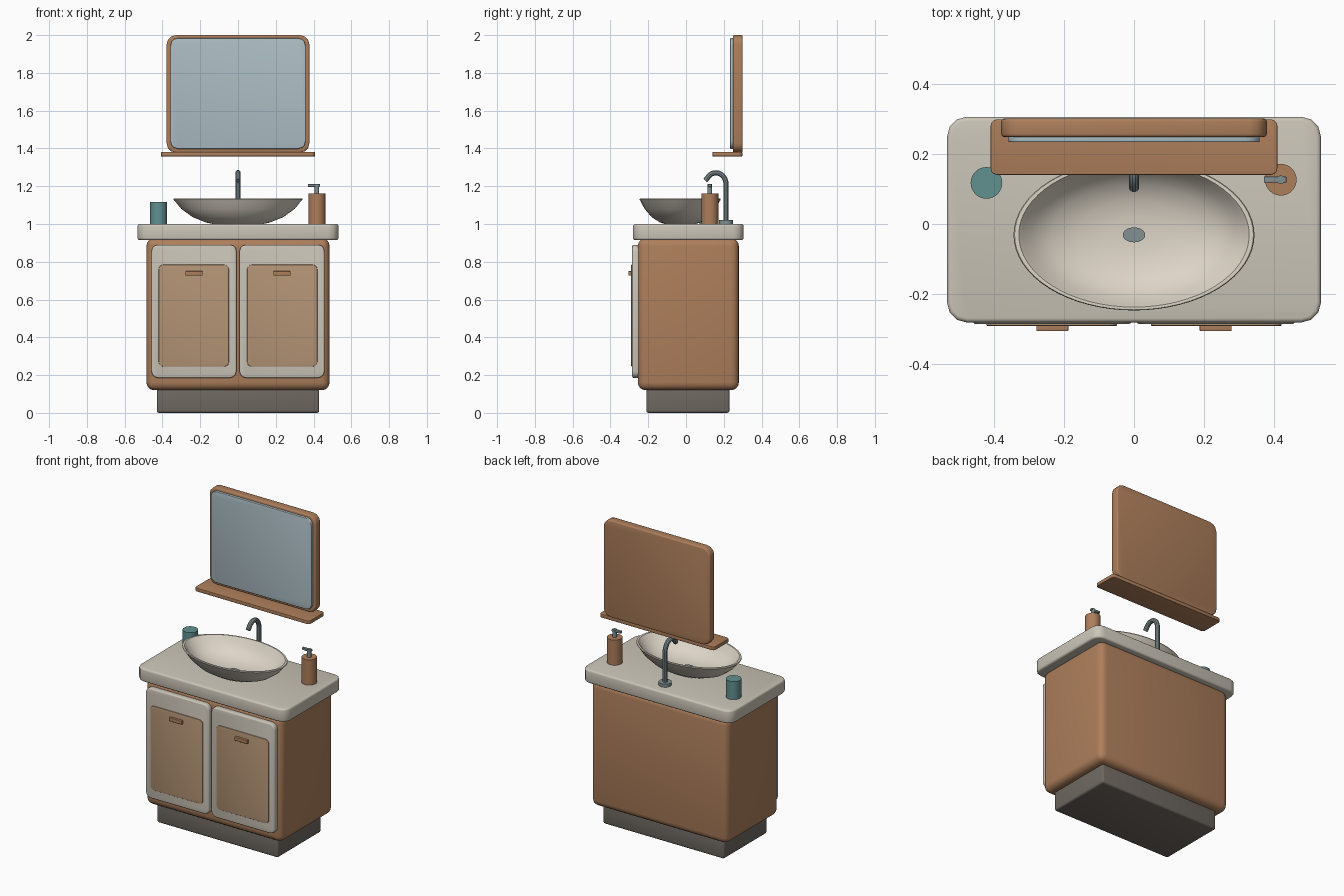
import bpy, bmesh
from math import cos, sin, pi, radians
from mathutils import Vector

cube = bpy.data.objects.get("Cube")
if cube:
    bpy.data.objects.remove(cube, do_unlink=True)


def material(name, rgb):
    m = bpy.data.materials.new(name)
    m.use_nodes = True
    m.diffuse_color = (*rgb, 1)
    m.node_tree.nodes["Principled BSDF"].inputs["Base Color"].default_value = (*rgb, 1)
    return m


WOOD = material("warm wood", (0.42, 0.21, 0.105))
PANEL = material("light wood", (0.46, 0.30, 0.18))
STONE = material("cream stone", (0.60, 0.56, 0.48))
CERAMIC = material("ivory ceramic", (0.72, 0.66, 0.57))
PLINTH = material("dark grey", (0.16, 0.14, 0.12))
GLASS = material("mirror blue", (0.42, 0.52, 0.56))
TEAL = material("teal", (0.12, 0.28, 0.28))
METAL = material("brushed metal", (0.22, 0.28, 0.29))


def finish(ob, mat):
    ob.data.materials.append(mat)
    bpy.ops.object.select_all(action="DESELECT")
    ob.select_set(True)
    bpy.context.view_layer.objects.active = ob
    bpy.ops.object.shade_smooth_by_angle(angle=radians(35))
    return ob


def mesh_object(name, bm, mat):
    bmesh.ops.recalc_face_normals(bm, faces=bm.faces)
    me = bpy.data.meshes.new(name)
    bm.to_mesh(me)
    bm.free()
    ob = bpy.data.objects.new(name, me)
    bpy.context.collection.objects.link(ob)
    return finish(ob, mat)


def box(name, x, y, z, mat, corner=0, axis=2, edge=0, segs=3):
    """Box from ranges; edges along one axis get a corner radius, the rest a small bevel."""
    bm = bmesh.new()
    bmesh.ops.create_cube(bm, size=1)
    for v in bm.verts:
        v.co = [r[0] + (c + 0.5) * (r[1] - r[0]) for c, r in zip(v.co, (x, y, z))]
    if corner:
        along = [e for e in bm.edges
                 if abs((e.verts[0].co - e.verts[1].co).normalized()[axis]) > 0.9]
        bmesh.ops.bevel(bm, geom=along, offset=corner, segments=segs, profile=0.5,
                        affect="EDGES", clamp_overlap=True)
    if edge:
        sharp = [e for e in bm.edges if e.calc_face_angle() > radians(50)]
        bmesh.ops.bevel(bm, geom=sharp, offset=edge, segments=segs, profile=0.5,
                        affect="EDGES", clamp_overlap=True)
    return mesh_object(name, bm, mat)


def lathe(name, profile, centre, mat, squash=1, sides=32):
    """Revolve (radius, height) points about a vertical axis."""
    bm = bmesh.new()
    rings = [[bm.verts.new((centre[0] + r * cos(2 * pi * i / sides),
                            centre[1] + r * squash * sin(2 * pi * i / sides), z))
              for i in range(sides)] for r, z in profile]
    for a, b in zip(rings, rings[1:]):
        for i in range(sides):
            j = (i + 1) % sides
            bm.faces.new((a[i], a[j], b[j], b[i]))
    bmesh.ops.remove_doubles(bm, verts=bm.verts, dist=1e-5)
    return mesh_object(name, bm, mat)


def rod(name, r, z0, z1, centre, mat, squash=1):
    return lathe(name, [(0, z0), (r, z0), (r, z1), (0, z1)], centre, mat, squash)


# Cabinet body, plinth and counter
box("plinth", (-0.43, 0.43), (-0.21, 0.23), (0, 0.14), PLINTH, edge=0.012)
box("cabinet", (-0.485, 0.485), (-0.255, 0.28), (0.12, 0.925), WOOD, edge=0.042, segs=4)
box("countertop", (-0.532, 0.532), (-0.28, 0.305), (0.915, 1.0), STONE, corner=0.055, edge=0.012)

# Doors, mirrored left and right
for side, s in (("right", -1), ("left", 1)):
    def span(a, b):
        return tuple(sorted((s * a, s * b)))
    box(side + "_door_frame", span(0.008, 0.458), (-0.285, -0.245), (0.185, 0.89), STONE,
        corner=0.035, axis=1, edge=0.008)
    box(side + "_door_panel", span(0.048, 0.42), (-0.29, -0.27), (0.245, 0.785), PANEL,
        corner=0.025, axis=1, edge=0.003)
    box(side + "_door_handle", span(0.187, 0.278), (-0.305, -0.28), (0.727, 0.75), WOOD, edge=0.002)

# Basin with drain
SINK = (0, -0.031)
lathe("basin", [(0, 0.998), (0.12, 0.998), (0.17, 1.008), (0.24, 1.036), (0.30, 1.08),
                (0.333, 1.12), (0.343, 1.13), (0.34, 1.135), (0.328, 1.135), (0.318, 1.125),
                (0.29, 1.09), (0.235, 1.053), (0.16, 1.029), (0.08, 1.02), (0, 1.018)],
      SINK, CERAMIC, squash=0.627, sides=64)
rod("drain", 0.032, 1.015, 1.025, SINK, METAL, squash=0.66)

# Faucet
rod("faucet_base", 0.038, 1.0, 1.02, (0, 0.212), METAL)
curve = bpy.data.curves.new("faucet_spout", "CURVE")
curve.dimensions = "3D"
curve.bevel_depth = 0.0145
curve.bevel_resolution = 3
curve.use_fill_caps = True
path = [(0.212, 1.0), (0.212, 1.1), (0.212, 1.19)]
path += [(0.158 + 0.054 * cos(a), 1.21 + 0.061 * sin(a))
         for a in [pi * 0.83 * i / 12 for i in range(13)]]
path.append((0.102, 1.23))
spline = curve.splines.new("POLY")
spline.points.add(len(path) - 1)
for p, (y, z) in zip(spline.points, path):
    p.co = (0, y, z, 1)
tube = bpy.data.objects.new("faucet_tube", curve)
bpy.context.collection.objects.link(tube)
spout_mesh = bpy.data.meshes.new_from_object(tube.evaluated_get(bpy.context.evaluated_depsgraph_get()))
bpy.data.objects.remove(tube, do_unlink=True)
spout = bpy.data.objects.new("faucet_spout", spout_mesh)
bpy.context.collection.objects.link(spout)
spout_mesh.materials.clear()
finish(spout, METAL)

# Soap dispenser and cup
SOAP = (0.418, 0.126)
rod("soap_bottle", 0.045, 1.0, 1.162, SOAP, WOOD)
rod("pump_neck", 0.012, 1.16, 1.212, SOAP, METAL)
box("pump_nozzle", (0.37, 0.434), (0.118, 0.135), (1.197, 1.211), METAL, edge=0.002)
rod("cup", 0.045, 1.0, 1.116, (-0.42, 0.117), TEAL)

# Mirror and shelf
box("mirror_frame", (-0.378, 0.378), (0.248, 0.3), (1.378, 2.0), WOOD,
    corner=0.05, axis=1, edge=0.008)
box("mirror_glass", (-0.358, 0.358), (0.233, 0.26), (1.398, 1.984), GLASS,
    corner=0.04, axis=1, edge=0.004)
box("shelf", (-0.408, 0.408), (0.14, 0.298), (1.358, 1.381), WOOD, corner=0.018, edge=0.003)
